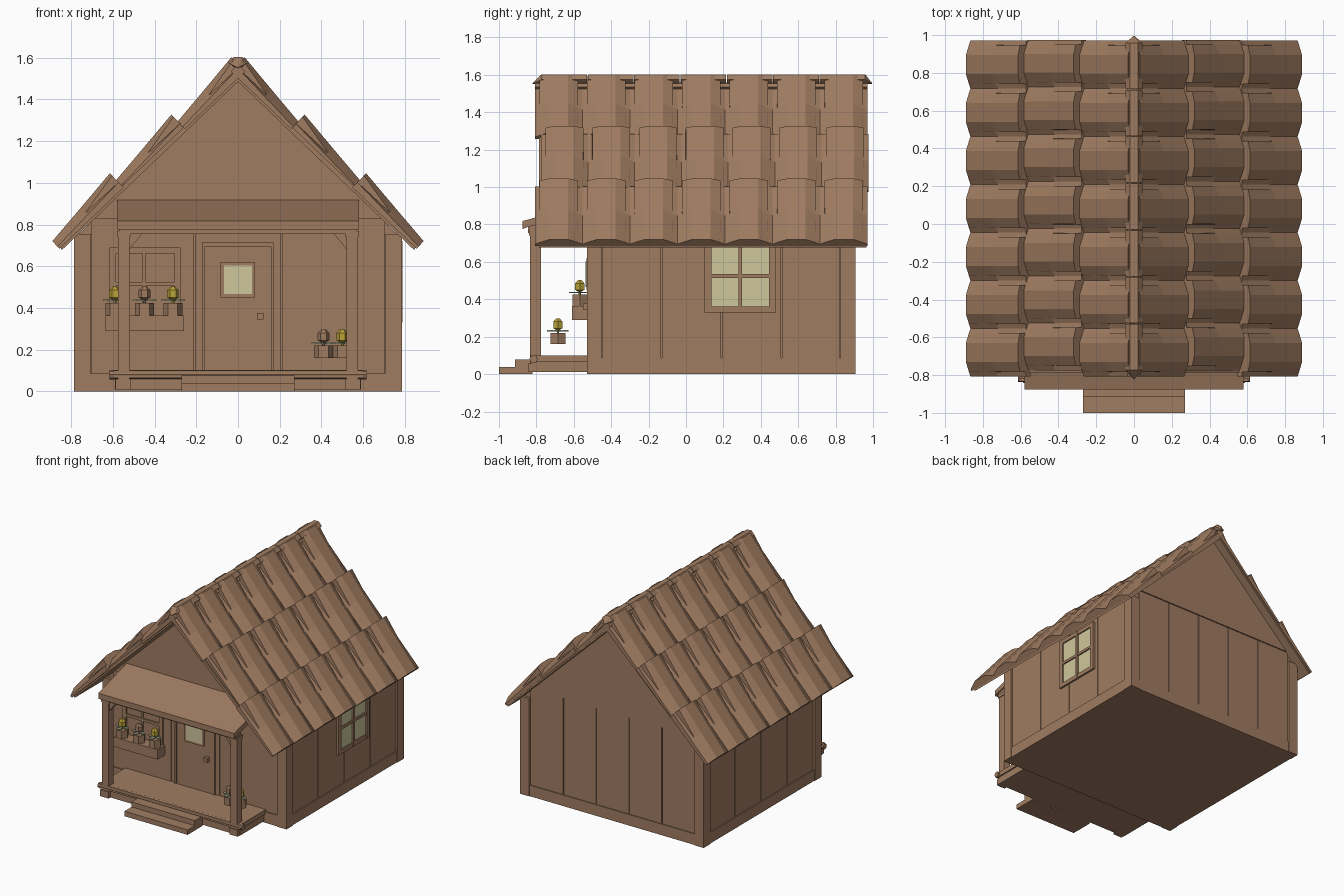
import bpy, bmesh, math
from mathutils import Vector

if "Cube" in bpy.data.objects:
    bpy.data.objects.remove(bpy.data.objects["Cube"])


def material(name, rgb):
    m = bpy.data.materials.new(name)
    m.diffuse_color = (*rgb, 1)
    m.use_nodes = True
    m.node_tree.nodes["Principled BSDF"].inputs["Base Color"].default_value = m.diffuse_color
    return m


WOOD = material("brown wood", (0.352, 0.202, 0.120))
PANE = material("pale glass", (0.62, 0.57, 0.33))
GOLD = material("gold bloom", (0.48, 0.36, 0.04))
LEAF = material("pale leaf", (0.42, 0.50, 0.32))


def finish(name, bm, mat=WOOD, mirror=False):
    bmesh.ops.recalc_face_normals(bm, faces=bm.faces[:])
    me = bpy.data.meshes.new(name)
    bm.to_mesh(me)
    bm.free()
    me.materials.append(mat)
    ob = bpy.data.objects.new(name, me)
    bpy.context.collection.objects.link(ob)
    if mirror:
        ob.modifiers.new("mirror", 'MIRROR').use_mirror_merge = False
    return ob


def loft(bm, sections):
    """Closed solid through equal-length loops of points."""
    rings = [[bm.verts.new(p) for p in s] for s in sections]
    n = len(rings[0])
    for a, b in zip(rings, rings[1:]):
        for i in range(n):
            j = (i + 1) % n
            bm.faces.new((a[i], a[j], b[j], b[i]))
    bm.faces.new(rings[0][::-1])
    bm.faces.new(rings[-1])


def box(name, x, y, z, mat=WOOD, mirror=False):
    bm = bmesh.new()
    loft(bm, [[(x[0], y[0], h), (x[1], y[0], h), (x[1], y[1], h), (x[0], y[1], h)] for h in z])
    return finish(name, bm, mat, mirror)


def prism_y(name, profile, y, mirror=False):
    bm = bmesh.new()
    loft(bm, [[(px, v, pz) for px, pz in profile] for v in y])
    return finish(name, bm, WOOD, mirror)


def prism_x(name, profile, x):
    bm = bmesh.new()
    loft(bm, [[(v, py, pz) for py, pz in profile] for v in x])
    return finish(name, bm)


# --- House body, sills, corner posts and gables
prism_y("house_core", [(-.762, 0), (.762, 0), (.762, .755), (0, 1.485), (-.762, .755)], (-.507, .885))
box("sill", (-.78, .78), (-.525, .9), (0, .085))
for name, y in (("front_corner_post", (-.53, -.45)), ("back_corner_post", (.825, .905))):
    box(name, (.705, .785), y, (0, .755), mirror=True)
for name, y in (("front_gable", (-.53, -.5)), ("back_gable", (.88, .9))):
    prism_y(name, [(-.7, .83), (.7, .83), (0, 1.485)], y)

# --- Wall boards with narrow seams
G = .003


def boards(name, cuts, place):
    for i, (a, b) in enumerate(zip(cuts, cuts[1:])):
        place(f"{name}_{i}", (a + G, b - G))


boards("front_board", (-.705, -.207, .207, .705),
       lambda n, s: box(n, s, (-.517, -.5), (.085, .828)))
boards("back_board", (-.705, -.42, -.14, .14, .42, .705),
       lambda n, s: box(n, s, (.88, .893), (.085, .828)))
boards("side_board", (-.45, -.13, .19, .51, .825),
       lambda n, s: box(n, (.75, .772), s, (.085, .745), mirror=True))

# --- Roof deck under the tiles
prism_y("roof_deck", [(0, 1.515), (.855, .70), (.845, .677), (0, 1.485)], (-.785, .965), True)

# --- Roof tiles: three rows of raised, tapering waves
SLOPE = .955
NRM = Vector((SLOPE, 0, 1)).normalized()
half_profiles = [  # (across, height) at upper end, middle, lower end
    [(.127, -.015), (.103, -.015), (.103, .03), (.05, .045)],
    [(.127, -.025), (.103, -.012), (.102, -.010), (.05, .022)],
    [(.127, -.035), (.100, -.022), (.098, -.021), (.05, 0)],
]
for row, (x0, x1, start, pitch) in enumerate(
        ((.0, .29, -.68, .254), (.288, .587, -.65, .25), (.583, .89, -.68, .254))):
    bm = bmesh.new()
    k = pitch / .254
    for t in range(7):
        yc = start + t * pitch
        sections = []
        for f, prof in zip((0, .5, 1), half_profiles):
            x = x0 + (x1 - x0) * f
            base = Vector((x, yc, 1.57 - SLOPE * x))
            full = [(-a, h) for a, h in prof] + prof[::-1] + [(.127, -.05), (-.127, -.05)]
            sections.append([base + NRM * h + Vector((0, a * k, 0)) for a, h in full])
        loft(bm, sections)
    finish(f"tile_row_{row + 1}", bm, WOOD, True)

# --- Ridge caps with pointed ends
cap = [(-.045, 1.575), (-.02, 1.603), (.02, 1.603), (.045, 1.575), (.03, 1.56), (0, 1.55), (-.03, 1.56)]
edges = [-.775 + i * 1.735 / 7 for i in range(8)]
for i in range(7):
    prism_y(f"ridge_cap_{i}", cap, (edges[i] + .002, edges[i + 1] - .002))
for name, ya, yb in (("ridge_tip_front", -.773, -.82), ("ridge_tip_back", .958, .995)):
    bm = bmesh.new()
    loft(bm, [[(x, ya, z) for x, z in cap],
              [(x * .08, yb, 1.55 + (z - 1.55) * .1) for x, z in cap]])
    finish(name, bm)

# --- Porch roof, beam, posts and braces
prism_x("porch_roof", [(-.875, .775), (-.875, .818), (-.845, .826), (-.52, .92), (-.52, .87), (-.85, .785)], (-.58, .58))
box("porch_beam", (-.57, .57), (-.845, -.78), (.755, .80))
box("porch_post", (.52, .575), (-.835, -.775), (.02, .77), mirror=True)
box("post_head", (.515, .58), (-.84, -.77), (.74, .768), mirror=True)
box("post_foot", (.515, .587), (-.842, -.77), (.01, .06), mirror=True)
prism_y("porch_brace", [(.46, .755), (.52, .755), (.52, .68), (.505, .70)], (-.825, -.785), True)

# --- Porch deck and steps
box("deck_base", (-.59, .59), (-.82, -.5), (.01, .065))
box("deck", (-.6, .6), (-.835, -.5), (.065, .1))
bm = bmesh.new()
loft(bm, [[(x, -.815 + .022 * math.cos(a * math.pi / 4), .08 + .022 * math.sin(a * math.pi / 4))
           for a in range(8)] for x in (-.615, .615)])
finish("deck_edge_log", bm)
box("lower_step", (-.27, .27), (-1, -.82), (0, .038))
box("upper_step", (-.27, .27), (-.913, -.82), (.038, .077))

# --- Door
for s in (-1, 1):
    box("door_jamb", sorted((s * .158, s * .172)), (-.53, -.5), (.1, .715))
box("door_head", (-.172, .172), (-.53, -.5), (.695, .715))
box("door_leaf", (-.155, .155), (-.523, -.5), (.1, .693))
box("door_window_frame", (-.085, .082), (-.532, -.51), (.45, .62))
box("door_window_pane", (-.068, .066), (-.536, -.53), (.466, .603), PANE)
box("door_knob", (.092, .122), (-.55, -.52), (.345, .377))

# --- Front window with planter box
for x in ((-.617, -.585), (-.305, -.275)):
    box("front_window_stile", x, (-.53, -.5), (.36, .69))
for z in ((.66, .69), (.505, .525)):
    box("front_window_rail", (-.617, -.275), (-.53, -.5), z)
box("front_window_mullion", (-.457, -.443), (-.527, -.5), (.36, .66))
box("planter_box", (-.635, -.26), (-.61, -.51), (.29, .365))

# --- Right side window
box("side_window_pane", (.76, .777), (.11, .475), (.34, .71), PANE)
for y in ((.1, .135), (.28, .3), (.445, .48)):
    box("side_window_stile", (.76, .788), y, (.33, .72))
for z in ((.33, .362), (.515, .535), (.69, .72)):
    box("side_window_rail", (.76, .787), (.1, .48), z)


# --- Potted flowers: six-sided pot, leaves and bud
def ring(c, r, z, n=6, turn=0):
    return [(c[0] + r * math.cos(2 * math.pi * i / n + turn),
             c[1] + r * math.sin(2 * math.pi * i / n + turn), z) for i in range(n)]


def flower(c, z, mat):
    bm = bmesh.new()
    loft(bm, [ring(c, .046, z), ring(c, .046, z + .06)])
    finish("flower_pot", bm)
    bm = bmesh.new()
    for i in range(4):
        a = math.pi / 2 * i
        d, s = Vector((math.cos(a), math.sin(a), 0)), Vector((-math.sin(a), math.cos(a), 0))
        o = Vector((c[0], c[1], z + .068))
        pts = [o, o + d * .035 + s * .014, o + d * .058, o + d * .035 - s * .014]
        loft(bm, [pts, [p + Vector((0, 0, .007)) for p in pts]])
    finish("flower_leaves", bm, LEAF)
    bm = bmesh.new()
    loft(bm, [ring(c, .006, z + .055), ring(c, .008, z + .075), ring(c, .028, z + .085),
              ring(c, .028, z + .12), ring(c, .012, z + .137)])
    finish("flower_bud", bm, mat)


for x, mat in ((-.59, GOLD), (-.448, WOOD), (-.312, GOLD)):
    flower((x, -.568), .365, mat)
for x, mat in ((.41, WOOD), (.5, GOLD)):
    flower((x, -.685), .16, mat)
